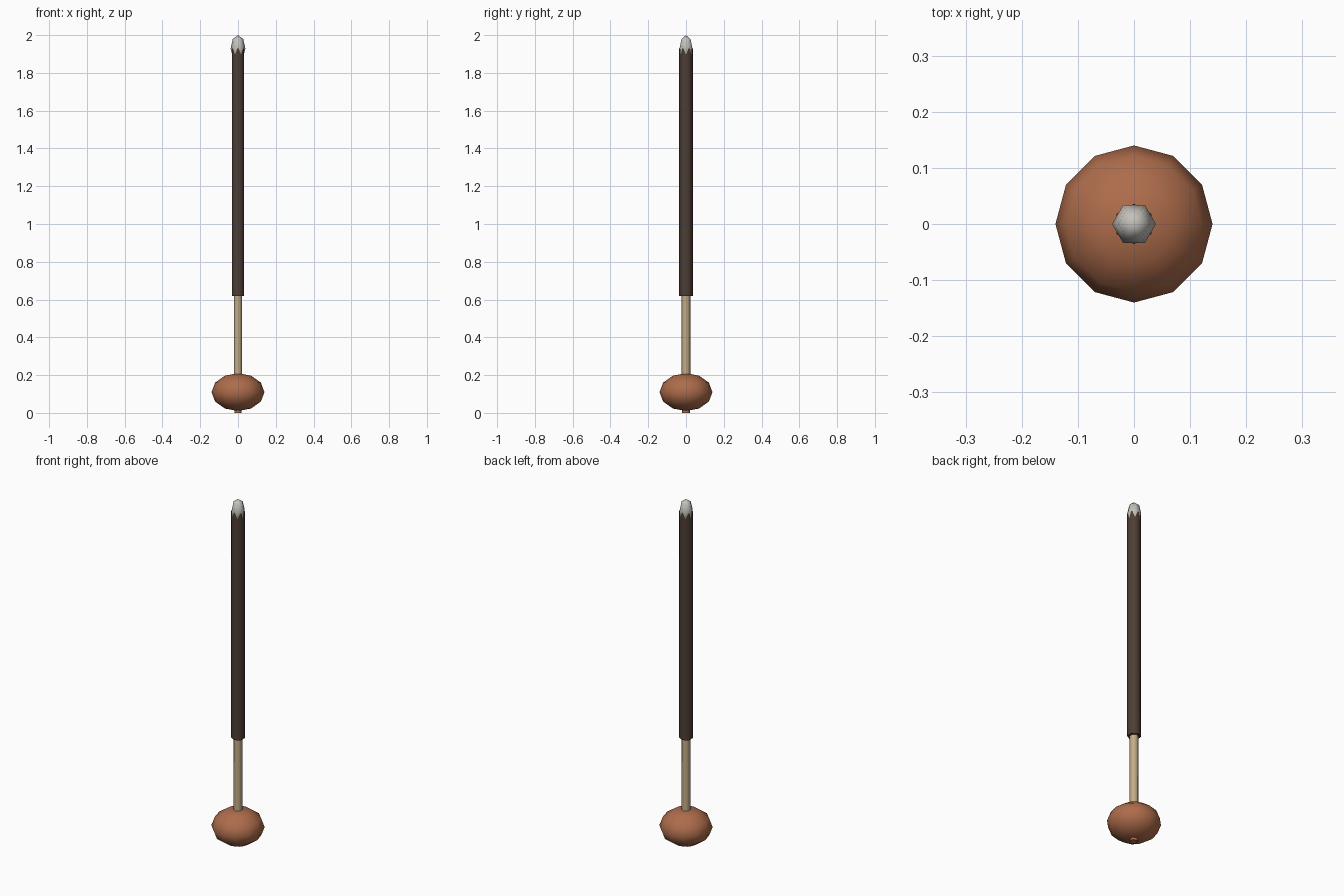
import bpy
from math import pi, radians

if "Cube" in bpy.data.objects:
    bpy.data.objects.remove(bpy.data.objects["Cube"])


def finish(name, mat, angle):
    ob = bpy.context.object
    ob.name = name
    ob.data.materials.append(mat)
    bpy.ops.object.shade_smooth_by_angle(angle=radians(angle))
    return ob


def material(name, rgb):
    m = bpy.data.materials.new(name)
    m.diffuse_color = (*rgb, 1)
    m.use_nodes = True
    m.node_tree.nodes["Principled BSDF"].inputs["Base Color"].default_value = m.diffuse_color
    return m


def hex_rod(name, r, z0, z1, mat):
    bpy.ops.mesh.primitive_cylinder_add(vertices=6, radius=r, depth=z1 - z0,
                                        location=(0, 0, (z0 + z1) / 2))
    return finish(name, mat, 65)


def ball(name, segs, rings, r, rz, z, mat):
    bpy.ops.mesh.primitive_uv_sphere_add(segments=segs, ring_count=rings, radius=1,
                                         location=(0, 0, z), rotation=(0, 0, pi / 2))
    bpy.context.object.scale = (r, r, rz)
    bpy.ops.object.transform_apply(location=False, rotation=True, scale=True)
    return finish(name, mat, 80)


dark = material("dark_grip", (0.075, 0.048, 0.034))
tan = material("pale_wood", (0.55, 0.42, 0.24))
clay = material("clay", (0.42, 0.15, 0.07))
grey = material("light_grey", (0.55, 0.53, 0.49))

# weighted head with a small foot nub
ball("head", 12, 6, 0.14, 0.10, 0.11, clay)
hex_rod("foot_nub", 0.022, 0.0, 0.04, clay)

# thin neck, thick grip and domed end cap
hex_rod("neck", 0.023, 0.18, 0.64, tan)
hex_rod("grip", 0.036, 0.62, 1.93, dark)
ball("end_cap", 6, 4, 0.039, 0.07, 1.93, grey)
